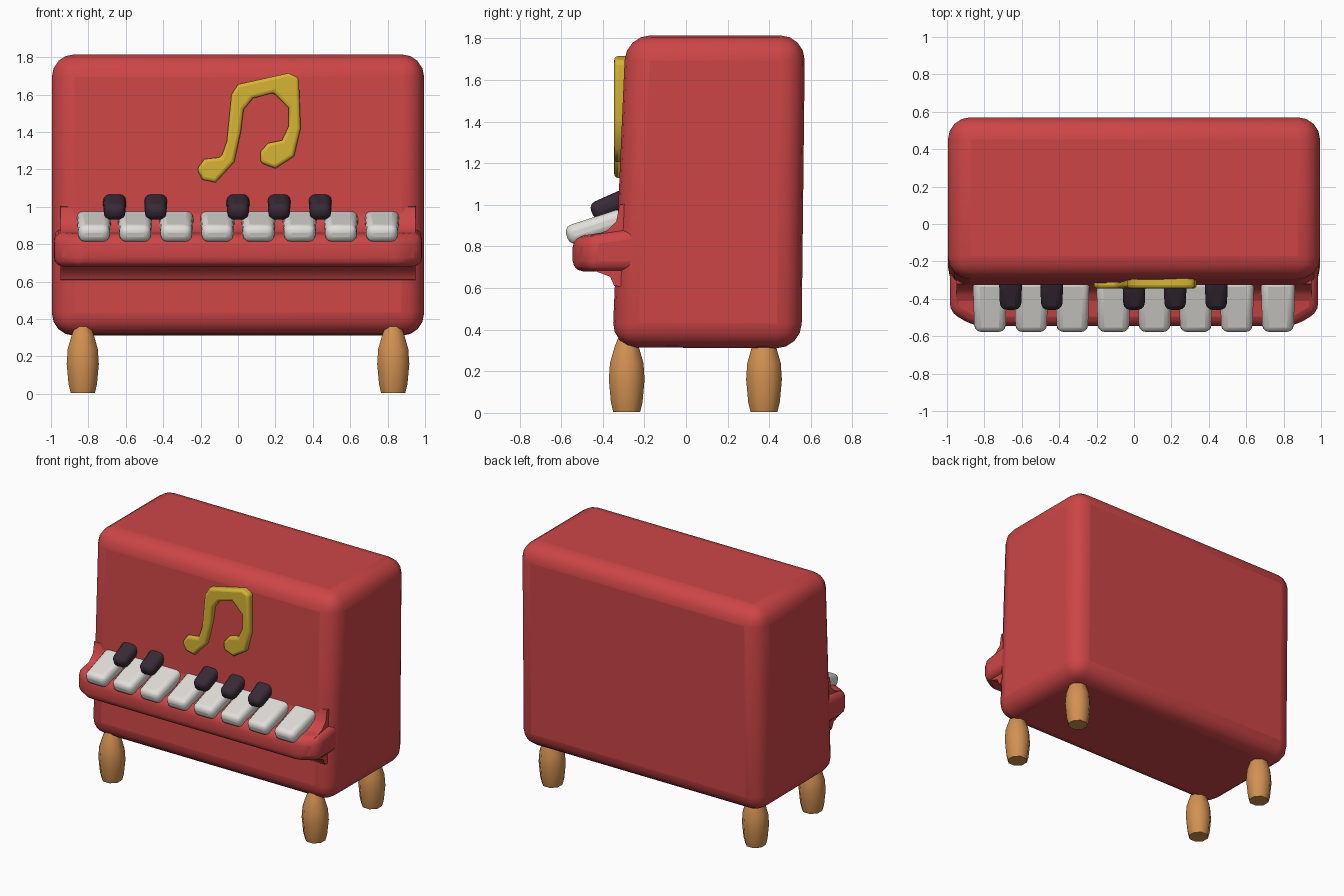
import bpy, bmesh, math
from mathutils import Matrix, Vector

if "Cube" in bpy.data.objects:
    bpy.data.objects.remove(bpy.data.objects["Cube"], do_unlink=True)


def material(name, r, g, b):
    m = bpy.data.materials.new(name)
    m.use_nodes = True
    m.diffuse_color = (r, g, b, 1)
    m.node_tree.nodes["Principled BSDF"].inputs["Base Color"].default_value = (r, g, b, 1)
    return m


RED = material("cherry red", 0.61, 0.06, 0.062)
WHITE = material("ivory white", 0.76, 0.74, 0.70)
BLACK = material("plum black", 0.04, 0.023, 0.038)
GOLD = material("mustard gold", 0.67, 0.46, 0.035)
WOOD = material("honey wood", 0.64, 0.28, 0.083)


def finish(name, bm, mat, bevel=0, segments=3, limit=30):
    """Turn a bmesh into a smooth object with rounded edges."""
    bmesh.ops.recalc_face_normals(bm, faces=bm.faces[:])
    mesh = bpy.data.meshes.new(name)
    bm.to_mesh(mesh)
    bm.free()
    mesh.materials.append(mat)
    ob = bpy.data.objects.new(name, mesh)
    bpy.context.collection.objects.link(ob)
    if bevel:
        mod = ob.modifiers.new("rounding", "BEVEL")
        mod.width = bevel
        mod.segments = segments
        mod.limit_method = "ANGLE"
        mod.angle_limit = math.radians(limit)
    bpy.ops.object.select_all(action="DESELECT")
    ob.select_set(True)
    bpy.context.view_layer.objects.active = ob
    bpy.ops.object.shade_smooth_by_angle(angle=math.radians(50))
    return ob


def prism(points, place, lo, hi):
    """Extrude an outline; place(a, b, depth) gives the 3D position."""
    bm = bmesh.new()
    ends = [[bm.verts.new(place(a, b, d)) for a, b in points] for d in (lo, hi)]
    for ring in ends:
        bm.faces.new(ring)
    n = len(points)
    for i in range(n):
        j = (i + 1) % n
        bm.faces.new((ends[0][i], ends[0][j], ends[1][j], ends[1][i]))
    return bm


def along_x(y, z, d):
    return (d, y, z)


def along_y(x, z, d):
    return (x, d, z)


# Cabinet: rounded block with a slightly leaning front
cabinet = [(-0.355, 0.315), (0.555, 0.31), (0.572, 1.815), (-0.29, 1.815)]
finish("cabinet", prism(cabinet, along_x, -0.995, 0.995), RED, 0.12, 4)

# Key shelf: chamfered plan with a top rising toward the cabinet
plan = [(-0.985, -0.1), (-0.985, -0.47), (-0.86, -0.545),
        (0.86, -0.545), (0.985, -0.47), (0.985, -0.1)]
shelf = prism(plan, lambda x, y, z: (x, y, z + max(0, z - 0.7) * (y + 0.55)), 0.68, 0.845)
finish("key_shelf", shelf, RED, 0.05)

# Coves blending the shelf into the cabinet, above and below
cove = [(-0.46, 0.85), (-0.38, 0.875), (-0.335, 0.92), (-0.32, 1.0), (-0.2, 1.02),
        (-0.2, 0.6), (-0.345, 0.61), (-0.365, 0.655), (-0.46, 0.69)]
finish("shelf_cove", prism(cove, along_x, -0.95, 0.95), RED)


# Piano keys: rounded bars tilted down toward the player
def key(name, x, y, z, size, tilt, mat, bevel):
    bm = bmesh.new()
    bmesh.ops.create_cube(bm, size=1)
    for v in bm.verts:
        if v.co.y < 0:
            v.co.x *= 0.9
    bmesh.ops.scale(bm, vec=size, verts=bm.verts)
    turn = Matrix.Translation((x, y, z)) @ Matrix.Rotation(math.radians(tilt), 4, "X")
    bmesh.ops.transform(bm, matrix=turn, verts=bm.verts)
    finish(name, bm, mat, bevel)


STEP = 0.22
for i in range(8):
    key(f"white_key_{i + 1}", (i - 3.5) * STEP, -0.43, 0.895,
        (0.185, 0.3, 0.095), 18, WHITE, 0.036)
for i in (-3, -2, 0, 1, 2):
    key(f"black_key_{i + 4}", i * STEP, -0.365, 1.0,
        (0.125, 0.19, 0.09), 24, BLACK, 0.035)

# Raised music note on the front panel
note = [(-0.06, 1.35), (-0.035, 1.6), (0.0, 1.655), (0.27, 1.715), (0.325, 1.69),
        (0.335, 1.42), (0.3, 1.27), (0.2, 1.205), (0.12, 1.235), (0.12, 1.295),
        (0.16, 1.34), (0.235, 1.355), (0.27, 1.43), (0.27, 1.53), (0.19, 1.61),
        (0.08, 1.58), (0.03, 1.52), (0.015, 1.4), (-0.02, 1.24), (-0.12, 1.13),
        (-0.19, 1.145), (-0.22, 1.2), (-0.18, 1.255), (-0.09, 1.265)]
finish("music_note", prism(note, along_y, -0.345, -0.27), GOLD, 0.018, 3, 60)

# Legs: turned eight-sided feet
leg_profile = [(0.07, 0.005), (0.082, 0.05), (0.093, 0.16),
               (0.087, 0.24), (0.062, 0.32), (0.045, 0.36)]
SIDES = 8
for side, x in (("left", 0.83), ("right", -0.83)):
    for end, y in (("front", -0.285), ("back", 0.375)):
        bm = bmesh.new()
        rings = []
        for r, z in leg_profile:
            turns = [2 * math.pi * (k + 0.5) / SIDES for k in range(SIDES)]
            rings.append([bm.verts.new(Vector((x + r * math.cos(t), y + r * math.sin(t), z)))
                          for t in turns])
        for low, high in zip(rings, rings[1:]):
            for k in range(SIDES):
                m = (k + 1) % SIDES
                bm.faces.new((low[k], low[m], high[m], high[k]))
        bm.faces.new(rings[0])
        bm.faces.new(rings[-1])
        finish(f"{end}_{side}_leg", bm, WOOD)
